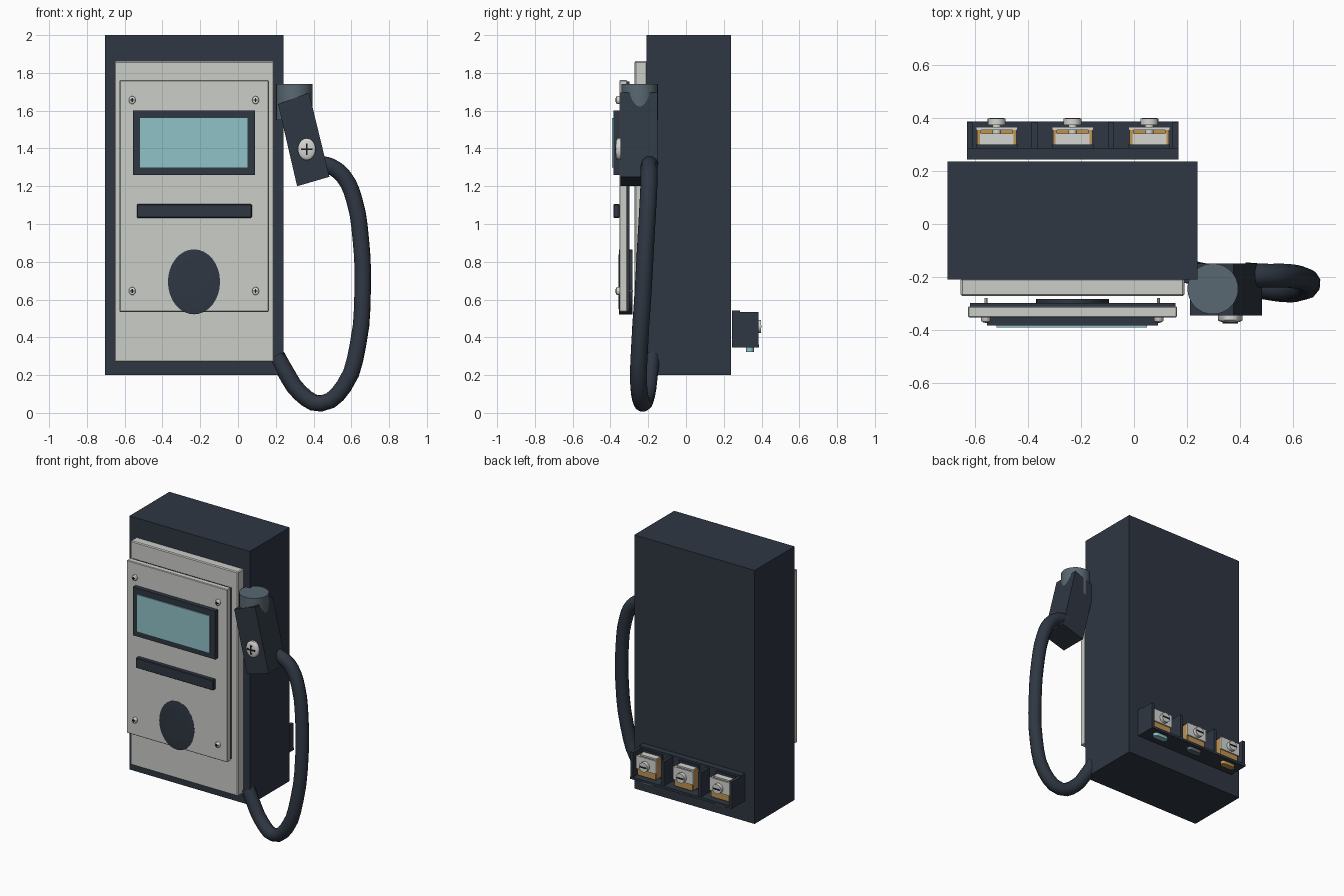
import bpy, bmesh, math
from mathutils import Vector

if "Cube" in bpy.data.objects:
    bpy.data.objects.remove(bpy.data.objects["Cube"])


def mat(name, rgb):
    m = bpy.data.materials.new(name)
    m.diffuse_color = (*rgb, 1)
    m.use_nodes = True
    m.node_tree.nodes["Principled BSDF"].inputs["Base Color"].default_value = m.diffuse_color
    return m


NAVY = mat("dark navy", (0.028, 0.038, 0.055))
CREAM = mat("warm light grey", (0.60, 0.61, 0.58))
GLASS = mat("pale teal", (0.28, 0.54, 0.57))
SLATE = mat("slate grey", (0.10, 0.14, 0.165))
STEEL = mat("bright steel", (0.66, 0.66, 0.64))
BRASS = mat("brass", (0.52, 0.29, 0.08))
BLACK = mat("near black", (0.008, 0.010, 0.014))


def finish(name, bm, material, smooth=False):
    bmesh.ops.recalc_face_normals(bm, faces=bm.faces[:])
    me = bpy.data.meshes.new(name)
    bm.to_mesh(me)
    bm.free()
    me.materials.append(material)
    ob = bpy.data.objects.new(name, me)
    bpy.context.collection.objects.link(ob)
    if smooth:
        bpy.ops.object.select_all(action='DESELECT')
        ob.select_set(True)
        bpy.context.view_layer.objects.active = ob
        bpy.ops.object.shade_smooth_by_angle(angle=math.radians(40))
    return ob


def box(name, x, y, z, material, bevel=0):
    """Box from (min, max) ranges."""
    bm = bmesh.new()
    bmesh.ops.create_cube(bm, size=1)
    for v in bm.verts:
        v.co = [r[0] + (c + 0.5) * (r[1] - r[0]) for c, r in zip(v.co, (x, y, z))]
    if bevel:
        bmesh.ops.bevel(bm, geom=bm.edges[:], offset=bevel, segments=1, affect='EDGES')
    return finish(name, bm, material)


def disc(name, x, z, rx, rz, y0, y1, material, dome=0.0, seg=32):
    """Elliptic disc facing along y; the y0 face can be domed."""
    bm = bmesh.new()
    rings = [(y1, 1.0), (y0 + dome, 1.0)]
    if dome:
        rings += [(y0 + dome * (1 - math.cos(a)), math.sin(a))
                  for a in (1.2, 0.8, 0.4)]
    loops = [[bm.verts.new((x + rx * s * math.cos(i * math.tau / seg), y,
                            z + rz * s * math.sin(i * math.tau / seg)))
              for i in range(seg)] for y, s in rings]
    for a, b in zip(loops, loops[1:]):
        for i in range(seg):
            j = (i + 1) % seg
            bm.faces.new((a[i], a[j], b[j], b[i]))
    bm.faces.new(loops[0])
    bm.faces.new(loops[-1])
    return finish(name, bm, material, True)


def prism(name, pts, y0, y1, material):
    """Front profile extruded along y."""
    bm = bmesh.new()
    f = bm.faces.new([bm.verts.new((x, y0, z)) for x, z in pts])
    ext = bmesh.ops.extrude_face_region(bm, geom=[f])["geom"]
    for v in ext:
        if isinstance(v, bmesh.types.BMVert):
            v.co.y = y1
    return finish(name, bm, material)


def cross(name, x, z, y, r, w):
    """Dark cross recess on a screw head, as two thin plates."""
    box(name + "_bar", (x - r, x + r), (y - 0.002, y + 0.004), (z - w, z + w), BLACK)
    box(name + "_post", (x - w, x + w), (y - 0.0025, y + 0.004), (z - r, z + r), BLACK)


# Cabinet and fascia
box("cabinet", (-0.705, 0.24), (-0.21, 0.237), (0.20, 2.0), NAVY)
box("fascia_plate", (-0.655, 0.19), (-0.272, -0.205), (0.27, 1.862), CREAM, 0.006)
box("panel_gasket", (-0.62, 0.157), (-0.313, -0.298), (0.54, 1.755), NAVY)
box("front_panel", (-0.627, 0.163), (-0.353, -0.311), (0.535, 1.762), CREAM, 0.004)

# Display, card slot and round reader
box("display_bezel", (-0.556, 0.09), (-0.384, -0.35), (1.259, 1.602), NAVY)
box("display_glass", (-0.52, 0.05), (-0.391, -0.38), (1.298, 1.56), GLASS)
box("card_slot", (-0.535, 0.073), (-0.384, -0.35), (1.033, 1.105), NAVY, 0.004)
disc("round_reader", -0.233, 0.694, 0.138, 0.172, -0.358, -0.284, NAVY, 0.004)

# Panel screws
for n, (sx, sz) in enumerate([(x, z) for x in (-0.56, 0.093) for z in (0.645, 1.656)]):
    disc(f"panel_screw_{n}", sx, sz, 0.018, 0.021, -0.371, -0.35, STEEL, 0.005, 16)
    disc(f"panel_screw_shank_{n}", sx, sz, 0.006, 0.006, -0.311, -0.28, STEEL, 0, 8)
    cross(f"panel_screw_cross_{n}", sx, sz, -0.371, 0.011, 0.003)

# Holster cup
bm = bmesh.new()
bmesh.ops.create_cone(bm, cap_ends=True, segments=32, radius1=0.096, radius2=0.096, depth=0.19)
bmesh.ops.translate(bm, verts=bm.verts, vec=(0.298, -0.245, 1.645))
finish("holster_cup", bm, SLATE, True)

# Nozzle grip with its screw
prism("nozzle_grip", [(0.212, 1.635), (0.376, 1.695), (0.484, 1.25), (0.313, 1.20)],
      -0.346, -0.15, NAVY)
disc("grip_screw", 0.364, 1.396, 0.047, 0.058, -0.374, -0.34, STEEL, 0.012)
cross("grip_screw_cross", 0.364, 1.396, -0.374, 0.030, 0.005)

# Hose swept along a drooping path
path = [(0.42, -0.19, 1.32), (0.49, -0.195, 1.305), (0.56, -0.195, 1.25),
        (0.615, -0.20, 1.13), (0.65, -0.212, 0.92), (0.66, -0.226, 0.66),
        (0.635, -0.245, 0.36), (0.56, -0.25, 0.14), (0.44, -0.23, 0.05),
        (0.33, -0.205, 0.105), (0.25, -0.19, 0.22), (0.205, -0.18, 0.30)]
cu = bpy.data.curves.new("hose_path", 'CURVE')
cu.dimensions = '3D'
sp = cu.splines.new('BEZIER')
sp.bezier_points.add(len(path) - 1)
for p, co in zip(sp.bezier_points, path):
    p.co = Vector(co)
    p.handle_left_type = p.handle_right_type = 'AUTO'
sp.resolution_u = 3
cu.bevel_depth = 0.045
cu.bevel_resolution = 3
cu.use_fill_caps = True
cu.materials.append(NAVY)
bpy.context.collection.objects.link(bpy.data.objects.new("hose", cu))

# Rear terminal block: backing, shelf and dividers
box("terminal_backing", (-0.632, 0.168), (0.243, 0.287), (0.352, 0.543), NAVY)
box("terminal_shelf", (-0.632, 0.168), (0.243, 0.387), (0.345, 0.362), NAVY)
for n, dx in enumerate((-0.632, -0.387, -0.097, 0.146)):
    box(f"terminal_divider_{n}", (dx, dx + 0.022), (0.28, 0.385), (0.355, 0.535), NAVY)

# Terminals with clamp, brass contact, screw and coloured indicator below
for n, (tx, lens) in enumerate(((-0.519, BRASS), (-0.232, SLATE), (0.058, GLASS))):
    box(f"terminal_seat_{n}", (tx - 0.078, tx + 0.078), (0.28, 0.30), (0.36, 0.53), NAVY)
    box(f"terminal_core_{n}", (tx - 0.064, tx + 0.064), (0.29, 0.343), (0.385, 0.515), STEEL)
    for s in (-1, 1):
        a, b = sorted((tx + s * 0.06, tx + s * 0.075))
        box(f"contact_side_{n}_{s}", (a, b), (0.288, 0.355), (0.375, 0.51), BRASS)
    box(f"contact_foot_{n}", (tx - 0.07, tx + 0.07), (0.29, 0.358), (0.372, 0.42), BRASS)
    box(f"clamp_plate_{n}", (tx - 0.078, tx + 0.078), (0.355, 0.367), (0.42, 0.512), STEEL)
    disc(f"clamp_screw_shank_{n}", tx, 0.458, 0.016, 0.016, 0.34, 0.38, STEEL, 0, 12)
    disc(f"clamp_screw_{n}", tx, 0.458, 0.034, 0.034, 0.374, 0.398, STEEL, 0, 20)
    box(f"clamp_screw_slot_{n}", (tx - 0.028, tx + 0.028), (0.394, 0.400),
        (0.453, 0.463), BLACK)
    # Rounded indicator capsule
    bm = bmesh.new()
    arc = [(s * 0.034 + 0.021 * s * math.cos(a), 0.338 + 0.021 * s * math.sin(a))
           for s in (1, -1) for a in [math.pi * (i / 6 - 0.5) for i in range(7)]]
    f = bm.faces.new([bm.verts.new((tx + x, y, 0.35)) for x, y in arc])
    for v in bmesh.ops.extrude_face_region(bm, geom=[f])["geom"]:
        if isinstance(v, bmesh.types.BMVert):
            v.co.z = 0.323
    finish(f"indicator_{n}", bm, lens, True)
